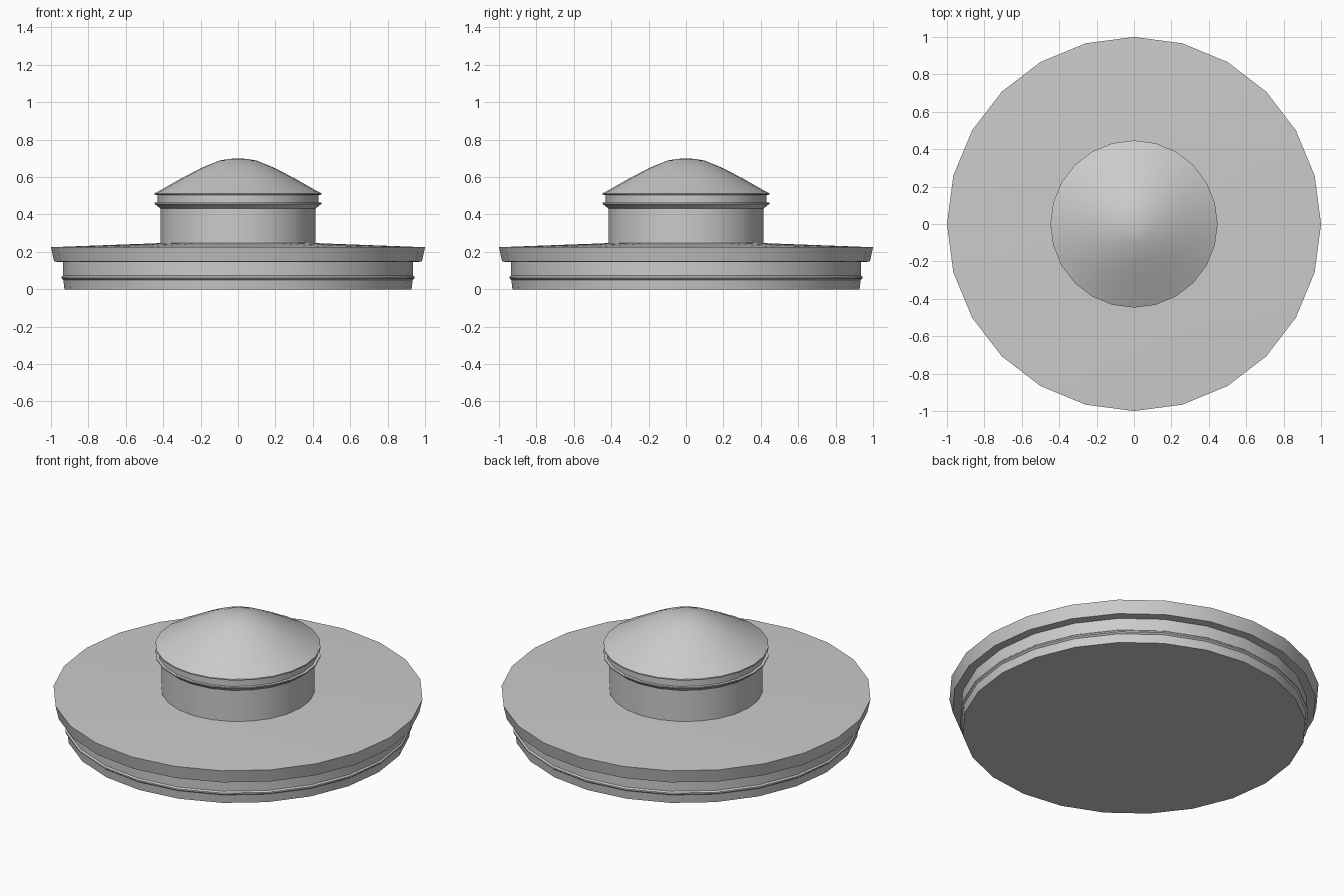
import bpy
import bmesh
from math import tau, radians
from mathutils import Matrix, Vector

SIDES = 24

cube = bpy.data.objects.get("Cube")
if cube:
    bpy.data.objects.remove(cube, do_unlink=True)

grey = bpy.data.materials.new("plain grey")
grey.use_nodes = True
colour = (0.6, 0.6, 0.6, 1)
grey.diffuse_color = colour
grey.node_tree.nodes["Principled BSDF"].inputs["Base Color"].default_value = colour


def lathe(name, profile):
    """Revolve (radius, height) points, listed bottom to top, about z."""
    bm = bmesh.new()
    verts = [bm.verts.new((r, 0, z)) for r, z in profile]
    edges = [bm.edges.new(pair) for pair in zip(verts, verts[1:])]
    bmesh.ops.spin(bm, geom=verts + edges, cent=(0, 0, 0), axis=(0, 0, 1),
                   angle=tau, steps=SIDES, use_merge=True)
    bmesh.ops.remove_doubles(bm, verts=bm.verts, dist=0.0005)
    # Close the flat ends
    bmesh.ops.holes_fill(bm, edges=[e for e in bm.edges if e.is_boundary], sides=0)
    bmesh.ops.recalc_face_normals(bm, faces=bm.faces)
    mesh = bpy.data.meshes.new(name)
    bm.to_mesh(mesh)
    bm.free()
    mesh.materials.append(grey)
    obj = bpy.data.objects.new(name, mesh)
    bpy.context.collection.objects.link(obj)
    bpy.ops.object.select_all(action="DESELECT")
    obj.select_set(True)
    bpy.context.view_layer.objects.active = obj
    bpy.ops.object.shade_smooth_by_angle(angle=radians(30))
    return obj


# Round base with a thin bead and an overhanging, gently sloped top
lathe("base", [(0.928, 0), (0.934, 0.05), (0.944, 0.058), (0.944, 0.066),
               (0.936, 0.073), (0.936, 0.145), (0.983, 0.148),
               (1.0, 0.225), (0.41, 0.247)])

# Neck with a flared collar and a recessed band
lathe("neck", [(0.415, 0.24), (0.415, 0.432), (0.447, 0.457),
               (0.447, 0.463), (0.43, 0.463), (0.43, 0.507)])

# Domed cap with a thin rim
lathe("cap", [(0.43, 0.504), (0.447, 0.506), (0.447, 0.513), (0.41, 0.532),
              (0.305, 0.592), (0.195, 0.649), (0.1, 0.688), (0.05, 0.697), (0, 0.7)])
